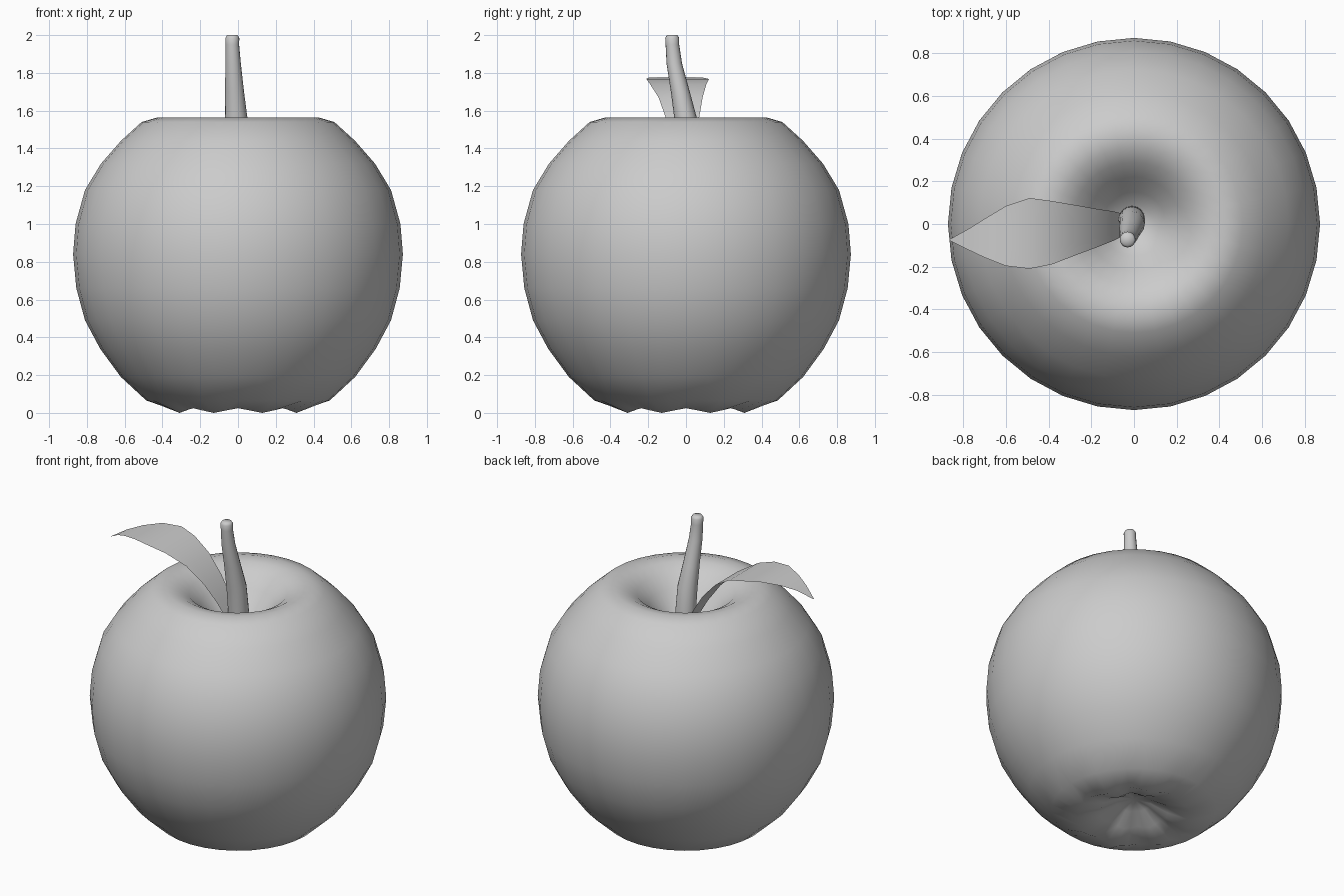
import bpy, math
from mathutils import Vector

if "Cube" in bpy.data.objects:
    bpy.data.objects.remove(bpy.data.objects["Cube"])


def make_mesh(name, verts, faces):
    mesh = bpy.data.meshes.new(name)
    mesh.from_pydata(verts, [], faces)
    mesh.update()
    for p in mesh.polygons:
        p.use_smooth = True
    obj = bpy.data.objects.new(name, mesh)
    bpy.context.collection.objects.link(obj)
    return obj


def loft(name, rings):
    """Skin a list of equal closed rings, ends fanned to their centres."""
    n = len(rings[0])
    verts = [v for ring in rings for v in ring]
    faces = []
    for k in range(len(rings) - 1):
        for i in range(n):
            j = (i + 1) % n
            faces.append((k*n + i, k*n + j, (k+1)*n + j, (k+1)*n + i))
    for k, flip in ((0, True), (len(rings) - 1, False)):
        verts.append(sum(rings[k], Vector()) / n)
        c = len(verts) - 1
        for i in range(n):
            a, b = k*n + i, k*n + (i + 1) % n
            faces.append((c, b, a) if flip else (c, a, b))
    return make_mesh(name, verts, faces)


def circle(cx, cy, z, r, n, wave=0.0):
    ring = []
    for i in range(n):
        a = math.tau * i / n
        ring.append(Vector((cx + r*math.cos(a), cy + r*math.sin(a),
                            z + wave*math.cos(8*a))))
    return ring


# Apple body: radius, height, lobe ripple (bottom hollow to top dimple)
body = [(.03, .13, 0), (.10, .11, .003), (.20, .055, .01), (.335, .0125, .0125),
        (.485, .065, 0), (.62, .19, 0), (.73, .34, 0), (.81, .49, 0),
        (.856, .66, 0), (.873, .84, 0), (.86, 1.0, 0), (.81, 1.18, 0),
        (.725, 1.32, 0), (.62, 1.44, 0), (.51, 1.54, 0), (.43, 1.563, 0),
        (.36, 1.552, 0), (.29, 1.515, 0), (.22, 1.445, 0), (.15, 1.365, 0),
        (.09, 1.31, 0), (.03, 1.285, 0)]
loft("apple_body", [circle(0, 0, z, r, 32, w) for r, z, w in body])

# Stem: x, y, z, radius
stem = [(-.01, .025, 1.26, .062), (-.01, .018, 1.40, .062), (-.01, -.002, 1.56, .06),
        (-.018, -.03, 1.70, .05), (-.026, -.062, 1.85, .041),
        (-.03, -.072, 1.95, .036), (-.03, -.073, 1.985, .037), (-.03, -.073, 2.0, .028)]
loft("stem", [circle(x, y, z, r, 16) for x, y, z, r in stem])

# Leaf: x, height, back edge y, front edge y
leaf = [(-.04, 1.34, .045, -.05), (-.10, 1.46, .06, -.08), (-.17, 1.565, .07, -.108),
        (-.27, 1.67, .088, -.145), (-.387, 1.74, .108, -.19), (-.49, 1.768, .122, -.21),
        (-.60, 1.776, .085, -.197), (-.70, 1.757, .025, -.158), (-.78, 1.727, -.025, -.12),
        (-.865, 1.677, -.072, -.078)]
verts, faces, cols = [], [], 5
for x, z, back, front in leaf:
    for c in range(cols):
        t = c / (cols - 1)
        verts.append((x, back + (front - back)*t, z))
for k in range(len(leaf) - 1):
    for c in range(cols - 1):
        a = k*cols + c
        faces.append((a, a + cols, a + cols + 1, a + 1))
make_mesh("leaf", verts, faces)
